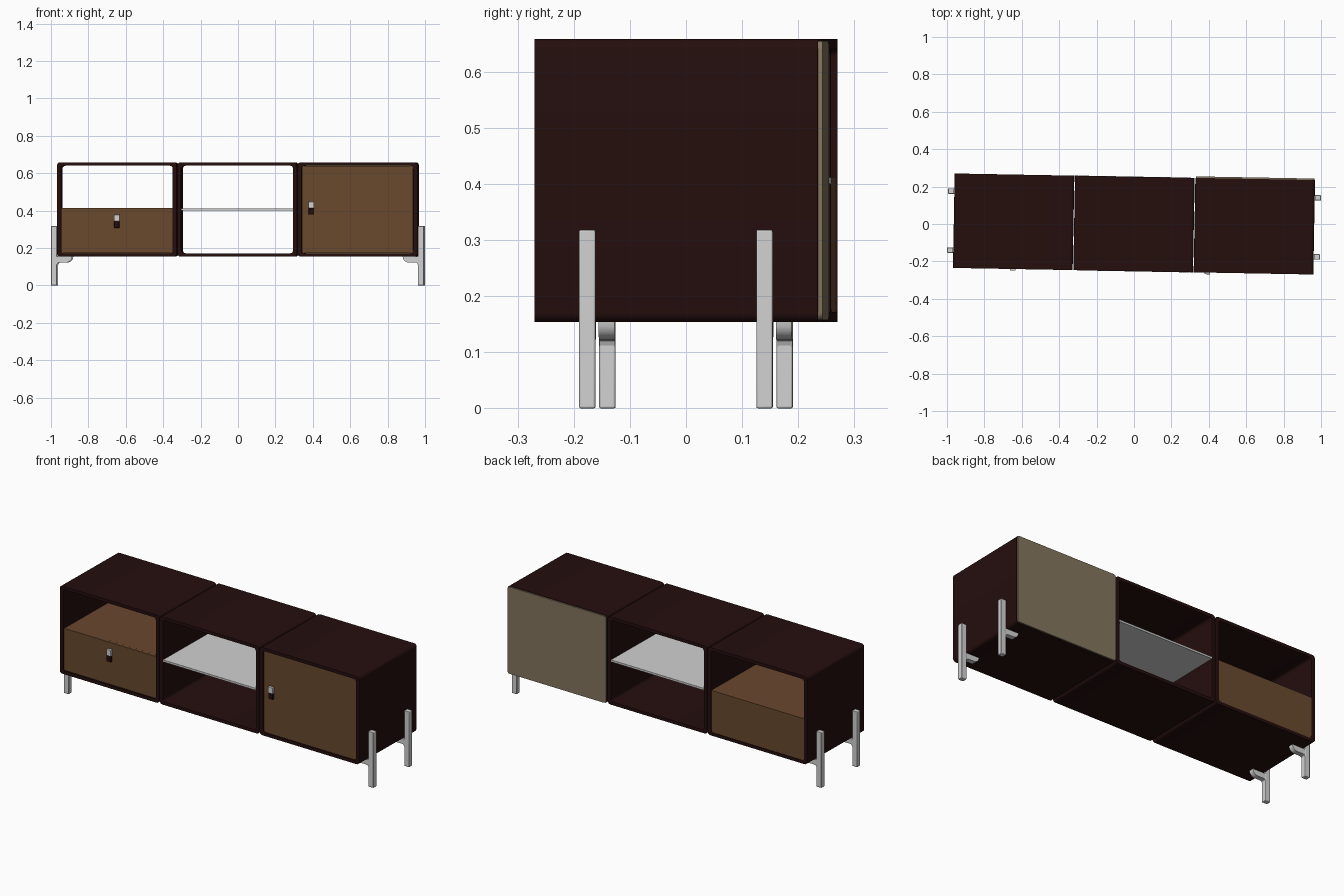
import bpy, bmesh, math

cube = bpy.data.objects.get("Cube")
if cube:
    bpy.data.objects.remove(cube, do_unlink=True)

YAW = math.radians(-1.05)      # the whole unit stands slightly turned
BOTTOM, TOP = 0.154, 0.658
HALF_W, HALF_D = 0.32, 0.2525  # one cabinet
SPACING = 0.6435
MID_Z = (BOTTOM + TOP) / 2
HALF_H = (TOP - BOTTOM) / 2
IN_W, IN_H = HALF_W - 0.021, HALF_H - 0.018


def material(name, color):
    m = bpy.data.materials.new(name)
    m.use_nodes = True
    m.diffuse_color = (*color, 1)
    m.node_tree.nodes["Principled BSDF"].inputs["Base Color"].default_value = (*color, 1)
    return m


DARK = material("dark maroon lacquer", (0.018, 0.0045, 0.0042))
WOOD = material("brown wood", (0.141, 0.065, 0.027))
TAN = material("tan back panel", (0.231, 0.178, 0.112))
GREY = material("light grey metal", (0.64, 0.64, 0.64))


def finish(name, bm, mat, bevel=0):
    bmesh.ops.recalc_face_normals(bm, faces=bm.faces)
    mesh = bpy.data.meshes.new(name)
    bm.to_mesh(mesh)
    bm.free()
    mesh.materials.append(mat)
    ob = bpy.data.objects.new(name, mesh)
    bpy.context.collection.objects.link(ob)
    ob.rotation_euler.z = YAW
    if bevel:
        mod = ob.modifiers.new("soft edges", 'BEVEL')
        mod.width, mod.segments = bevel, 2
    bpy.ops.object.select_all(action='DESELECT')
    ob.select_set(True)
    bpy.context.view_layer.objects.active = ob
    bpy.ops.object.shade_smooth_by_angle(angle=math.radians(35))
    return ob


def rounded_rect(cx, cz, hw, hh, r, steps=5):
    pts = []
    for i, (sx, sz) in enumerate([(1, 1), (-1, 1), (-1, -1), (1, -1)]):
        for k in range(steps + 1):
            a = math.pi / 2 * (i + k / steps)
            pts.append((cx + sx * (hw - r) + r * math.cos(a),
                        cz + sz * (hh - r) + r * math.sin(a)))
    return pts


def prism(name, profile, y0, y1, mat, bevel=0):
    """Extrude an x-z profile along y."""
    bm = bmesh.new()
    face = bm.faces.new([bm.verts.new((x, y0, z)) for x, z in profile])
    new = bmesh.ops.extrude_face_region(bm, geom=[face])["geom"]
    bmesh.ops.translate(bm, vec=(0, y1 - y0, 0),
                        verts=[v for v in new if isinstance(v, bmesh.types.BMVert)])
    return finish(name, bm, mat, bevel)


def box(name, x0, x1, y0, y1, z0, z1, mat, bevel=0):
    return prism(name, [(x0, z0), (x1, z0), (x1, z1), (x0, z1)], y0, y1, mat, bevel)


def tube(name, cx):
    """Cabinet shell, open at front and back."""
    outer = rounded_rect(cx, MID_Z, HALF_W, HALF_H, 0.017)
    inner = rounded_rect(cx, MID_Z, IN_W, IN_H, 0.015)
    bm = bmesh.new()
    rings = [[bm.verts.new((x, y, z)) for x, z in pts] for pts, y in
             [(outer, -HALF_D), (outer, HALF_D), (inner, HALF_D), (inner, -HALF_D)]]
    n = len(outer)
    for a, b in zip(rings, rings[1:] + rings[:1]):
        for i in range(n):
            j = (i + 1) % n
            bm.faces.new((a[i], a[j], b[j], b[i]))
    return finish(name, bm, DARK)


# Cabinet shells
for label, k in (("right", -1), ("middle", 0), ("left", 1)):
    tube(label + "_cabinet", k * SPACING)

# Drawer: body and separate front
FLOOR = MID_Z - IN_H
FRONT = -HALF_D + 0.006
dx = -SPACING
box("drawer_body", dx - IN_W, dx + IN_W, FRONT + 0.021, HALF_D - 0.003, FLOOR, 0.412, WOOD)
box("drawer_front", dx - IN_W + 0.001, dx + IN_W - 0.001, FRONT, FRONT + 0.018,
    FLOOR + 0.001, 0.415, WOOD, 0.002)

# Door and back panel of the closed cabinet
door = rounded_rect(SPACING, MID_Z, IN_W - 0.001, IN_H - 0.001, 0.014)
prism("door", door, FRONT, FRONT + 0.018, WOOD)
back = rounded_rect(SPACING, MID_Z, HALF_W - 0.003, HALF_H - 0.003, 0.015)
prism("back_panel", back, HALF_D, HALF_D + 0.008, TAN)

# Shelf of the open cabinet
box("shelf", -IN_W, IN_W, -HALF_D - 0.001, HALF_D + 0.001, 0.4, 0.412, GREY, 0.001)

# Handles: metal clip above a dark tab
for label, x, z in (("drawer", dx, 0.343), ("door", 0.397, 0.413)):
    box(label + "_handle_clip", x - 0.015, x + 0.015, FRONT - 0.015, FRONT,
        z, z + 0.035, GREY, 0.002)
    box(label + "_handle_tab", x - 0.014, x + 0.014, FRONT - 0.013, FRONT,
        z - 0.035, z, DARK, 0.002)

# Legs: upright bar with a curved arm reaching under the cabinet
ARM_LOW, R = BOTTOM - 0.031, 0.031
for sx, side in ((1, "left"), (-1, "right")):
    arc = [(0.915 - R * math.cos(a), BOTTOM - R * math.sin(a))
           for a in (math.pi / 2 * k / 6 for k in range(7))]
    arm = [(0.97, BOTTOM)] + arc + [(0.952, ARM_LOW), (0.961, ARM_LOW - 0.003),
                                    (0.965, ARM_LOW - 0.012), (0.97, ARM_LOW - 0.012)]
    arm = [(sx * x, z) for x, z in arm]
    for y, end in ((-0.158, "front"), (0.158, "back")):
        xs = sorted((sx * 0.9645, sx * 0.997))
        box(f"{end}_{side}_leg", *xs, y - 0.0145, y + 0.0145, 0, 0.318, GREY, 0.003)
        prism(f"{end}_{side}_leg_arm", arm, y - 0.014, y + 0.014, GREY)
